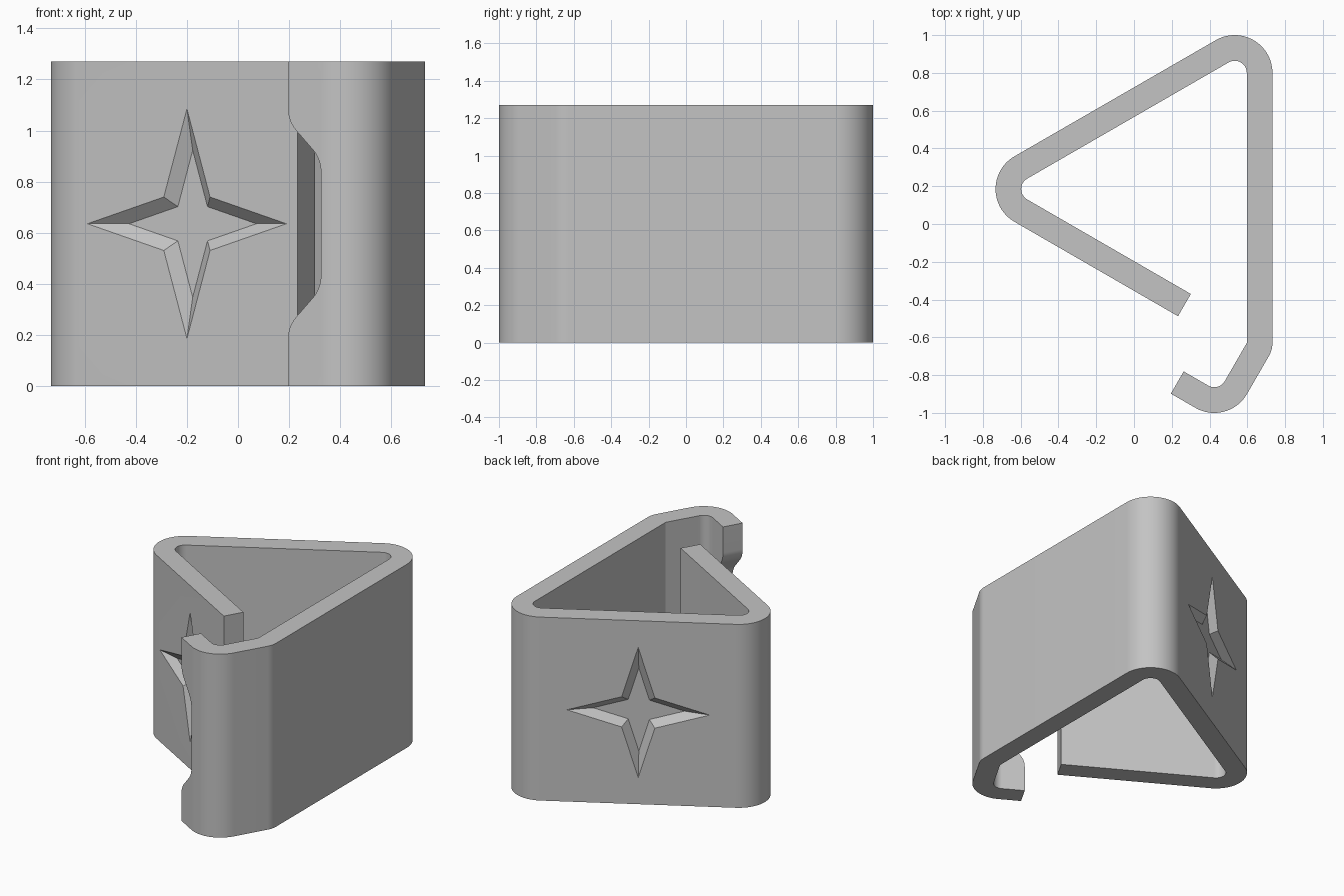
import bpy
import bmesh
from math import sin, cos, pi, radians
from mathutils import Vector

cube = bpy.data.objects.get("Cube")
if cube:
    bpy.data.objects.remove(cube)

HEIGHT, THICK, OUTER = 1.27, 0.136, 0.2
INNER = OUTER - THICK
MID = Vector((0, 0, HEIGHT / 2))

grey = bpy.data.materials.new("plain_grey")
grey.use_nodes = True
grey.diffuse_color = (0.55, 0.55, 0.55, 1)
grey.node_tree.nodes["Principled BSDF"].inputs["Base Color"].default_value = grey.diffuse_color


def polar(angle, r=1.0):
    a = radians(angle)
    return Vector((r * cos(a), r * sin(a), 0))


def arc(centre, r, start, end, steps=28):
    return [centre + polar(start + (end - start) * i / steps, r) for i in range(steps + 1)]


def loft(name, ring_a, ring_b):
    """Closed solid between two matching rings."""
    bm = bmesh.new()
    a = [bm.verts.new(p) for p in ring_a]
    b = [bm.verts.new(p) for p in ring_b]
    bm.faces.new(a)
    bm.faces.new(b)
    for i in range(len(a)):
        j = (i + 1) % len(a)
        bm.faces.new((a[i], a[j], b[j], b[i]))
    bmesh.ops.recalc_face_normals(bm, faces=bm.faces)
    mesh = bpy.data.meshes.new(name)
    bm.to_mesh(mesh)
    bm.free()
    mesh.materials.append(grey)
    obj = bpy.data.objects.new(name, mesh)
    bpy.context.collection.objects.link(obj)
    return obj


def cut(target, cutter):
    mod = target.modifiers.new(cutter.name, 'BOOLEAN')
    mod.operation = 'DIFFERENCE'
    mod.solver = 'EXACT'
    mod.object = cutter
    cutter.hide_render = True
    bpy.context.view_layer.objects.active = target
    bpy.ops.object.modifier_apply(modifier=mod.name)
    bpy.data.objects.remove(cutter)


# Bent strip: bend centres, then the outer and inner outlines
left = Vector((-0.533, 0.185, 0))
back = Vector((0.533, 0.8, 0))
bend = Vector((0.597, -0.63, 0))
hook = Vector((0.425, -0.8, 0))
arm_dir, lip_dir, front_normal = polar(-30), polar(150), polar(240)
arm_len, lip_len = 1.0, 0.15

arm_start = left + front_normal * OUTER
lip_end = hook + front_normal * OUTER + lip_dir * lip_len
outer = [arm_start + arm_dir * arm_len]
outer += arc(left, OUTER, 240, 120) + arc(back, OUTER, 120, 0)
outer += arc(bend, THICK, 0, -30, 8) + arc(hook, OUTER, -30, -120)
outer.append(lip_end)
inner = [lip_end - front_normal * THICK]
inner += arc(hook, INNER, -120, -30) + [bend]
inner += arc(back, INNER, 0, 120) + arc(left, INNER, 120, 240)
inner.append(outer[0] - front_normal * THICK)
outline = outer + inner
clip = loft("bent_clip", outline, [p + Vector((0, 0, HEIGHT)) for p in outline])


# Four-pointed star recesses with sloping sides
def star_ring(centre, along, normal, depth):
    scale = 1 - 0.36 * depth / 0.045
    ring = []
    for i in range(8):
        r = scale * (0.148 if i % 2 else 0.45)
        a = i * pi / 4
        ring.append(centre + along * r * cos(a) + Vector((0, 0, r * sin(a))) - normal * depth)
    return ring


arm_mid = arm_start + arm_dir * arm_len / 2 + MID
back_mid = (left + back) / 2 + polar(120) * OUTER + MID
for name, centre, along, normal in (("front_star", arm_mid, arm_dir, front_normal),
                                    ("back_star", back_mid, polar(30), polar(120))):
    cut(clip, loft(name, star_ring(centre, along, normal, -0.01),
                   star_ring(centre, along, normal, 0.045)))

# Rounded notch in the hook lip: two fillets joined by a slanted edge
fillet, half = 0.125, 0.455
steps = [radians(45) * i / 10 for i in range(11)]
drop = 2 * fillet * sin(steps[-1]) + lip_len - 2 * fillet * (1 - cos(steps[-1]))
upper = [(fillet * (1 - cos(a)), half - fillet * sin(a)) for a in steps]
upper += [(lip_len - s, 2 * half - drop - z) for s, z in reversed(upper)]
edge = [(-0.1, half)] + upper
edge += [(s, -z) for s, z in reversed(edge)]


def notch_ring(depth):
    return [lip_end + MID - lip_dir * s + Vector((0, 0, z)) - front_normal * depth
            for s, z in edge]


cut(clip, loft("lip_notch", notch_ring(-0.1), notch_ring(THICK + 0.06)))

# Smooth bends, crisp edges
bpy.ops.object.select_all(action='DESELECT')
clip.select_set(True)
bpy.context.view_layer.objects.active = clip
bpy.ops.object.shade_smooth_by_angle(angle=radians(20))
